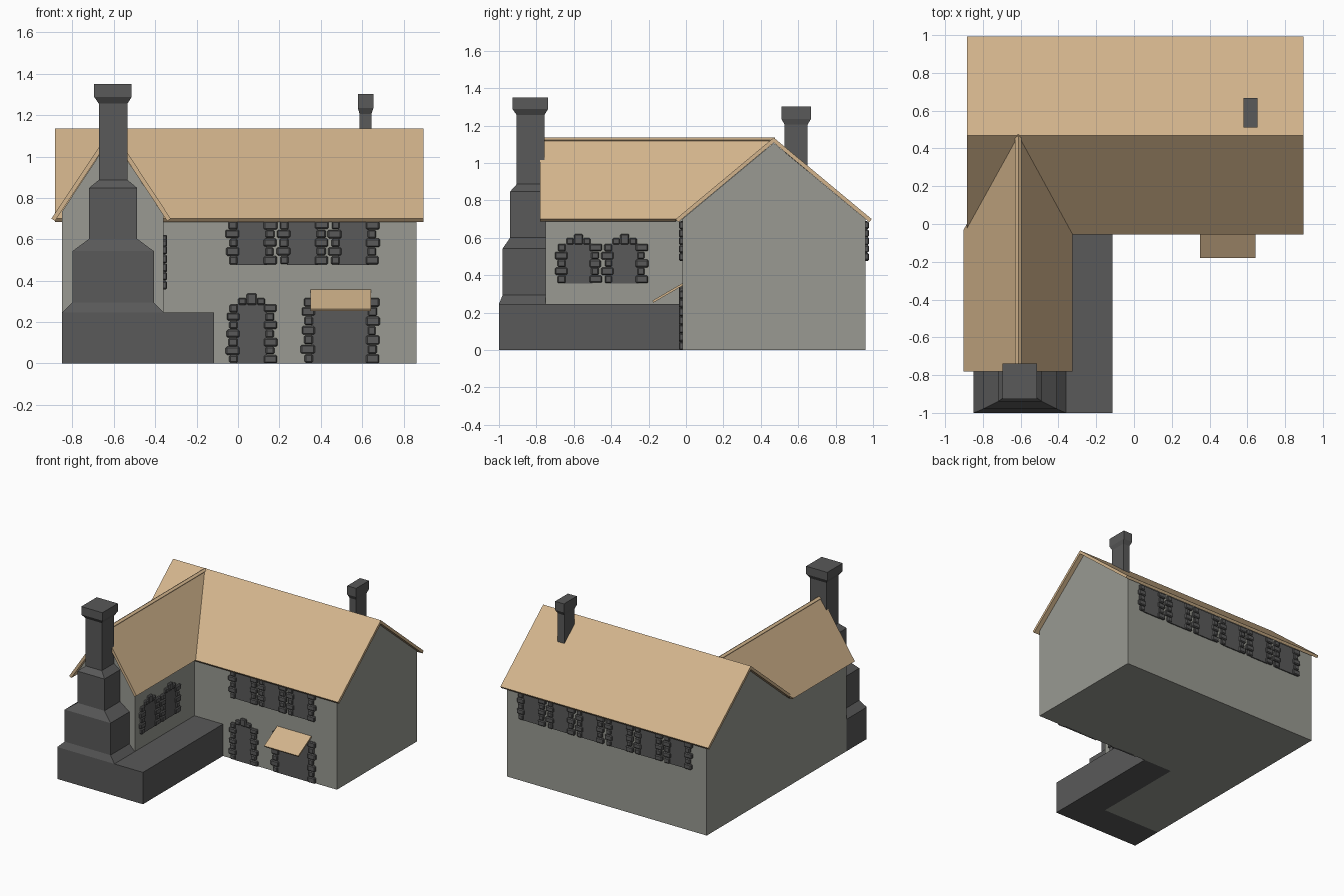
import bpy, bmesh, math, random
from mathutils import Vector, Matrix

if "Cube" in bpy.data.objects:
    bpy.data.objects.remove(bpy.data.objects["Cube"])

random.seed(4)


def material(name, col):
    m = bpy.data.materials.new(name)
    m.diffuse_color = (*col, 1)
    m.use_nodes = True
    m.node_tree.nodes["Principled BSDF"].inputs["Base Color"].default_value = m.diffuse_color
    return m


WALL = material("grey_plaster", (0.319, 0.323, 0.288))
DARK = material("dark_stone", (0.1, 0.1, 0.1))
TAN = material("tan_thatch", (0.645, 0.456, 0.262))


def finish(name, bm, mat):
    bmesh.ops.recalc_face_normals(bm, faces=bm.faces)
    me = bpy.data.meshes.new(name)
    bm.to_mesh(me)
    bm.free()
    me.materials.append(mat)
    ob = bpy.data.objects.new(name, me)
    bpy.context.collection.objects.link(ob)
    return ob


def prism(name, pts, offset, mat):
    """Extrude a planar polygon along an offset vector."""
    bm = bmesh.new()
    a = [bm.verts.new(p) for p in pts]
    b = [bm.verts.new(Vector(p) + Vector(offset)) for p in pts]
    bm.faces.new(a)
    bm.faces.new(b[::-1])
    for i in range(len(a)):
        j = (i + 1) % len(a)
        bm.faces.new((a[i], a[j], b[j], b[i]))
    return finish(name, bm, mat)


def slab(name, pts, thick=0.021):
    """Roof sheet: top outline thickened downward along its normal."""
    p = [Vector(q) for q in pts]
    n = (p[1] - p[0]).cross(p[2] - p[0]).normalized()
    if n.z > 0:
        n = -n
    return prism(name, pts, n * thick, TAN)


def add_box(bm, x0, x1, y0, y1, z0, z1, bevel=0):
    m = Matrix.Translation(((x0 + x1) / 2, (y0 + y1) / 2, (z0 + z1) / 2)) @ \
        Matrix.Diagonal((x1 - x0, y1 - y0, z1 - z0, 1))
    vs = bmesh.ops.create_cube(bm, size=1, matrix=m)["verts"]
    if bevel:
        es = list({e for v in vs for e in v.link_edges})
        bmesh.ops.bevel(bm, geom=es, offset=bevel, segments=1, affect='EDGES')


def stack(name, rings):
    """Chimney from rectangular rings (x0, x1, y0, y1, z)."""
    bm = bmesh.new()
    prev = None
    for x0, x1, y0, y1, z in rings:
        r = [bm.verts.new(c) for c in
             ((x0, y0, z), (x1, y0, z), (x1, y1, z), (x0, y1, z))]
        if prev:
            for i in range(4):
                j = (i + 1) % 4
                bm.faces.new((prev[i], prev[j], r[j], r[i]))
        else:
            bm.faces.new(r[::-1])
        prev = r
    bm.faces.new(prev)
    return finish(name, bm, DARK)


def opening(name, pos, turn, height, rows, half=0.065, lintel=True):
    """Dark pane with rough stone jambs; local -y points out of the wall."""
    bm = bmesh.new()
    add_box(bm, -half - 0.01, half + 0.01, -0.008, 0.01, 0, height)
    step = height / rows
    for side in (-1, 1):
        for i in range(rows):
            wide = (i + (side > 0)) % 2
            outer = half + (0.058 if wide else 0.044) + random.uniform(-.004, .004)
            inner = half - (0.006 if wide else -0.003)
            a, b = sorted((side * inner, side * outer))
            g = random.uniform(0, 0.004)
            add_box(bm, a, b, -0.018, 0.01, i * step + g, (i + 1) * step - 0.001, 0.006)
    if lintel:
        for a, b, up in ((-half, -0.025, .03), (-0.024, 0.024, .052), (0.025, half, .03)):
            add_box(bm, a, b, -0.018, 0.01, height - 0.004, height + up, 0.006)
    ob = finish(name, bm, DARK)
    ob.location = pos
    ob.rotation_euler.z = turn
    return ob


# House bodies with gable tops
prism("main_house", [(-0.85, -0.02, 0), (-0.85, 0.96, 0), (-0.85, 0.96, 0.70),
                     (-0.85, 0.469, 1.107), (-0.85, -0.02, 0.70)], (1.713, 0, 0), WALL)
prism("front_wing", [(-0.85, -0.75, 0), (-0.36, -0.75, 0), (-0.36, -0.75, 0.715),
                     (-0.612, -0.75, 1.097), (-0.85, -0.75, 0.735)], (0, 1.18, 0), WALL)

# Main roof, two sheets
for nm, ye in (("front", -0.055), ("back", 0.993)):
    slab("main_roof_" + nm, [(-0.885, 0.469, 1.136), (0.897, 0.469, 1.136),
                             (0.897, ye, 0.70), (-0.885, ye, 0.70)])

# Wing roof, running into the main roof along the valleys
for nm, xe, yv in (("left", -0.902, -0.03), ("right", -0.325, -0.055)):
    slab("wing_roof_" + nm, [(-0.612, -0.78, 1.136), (xe, -0.78, 0.70),
                             (xe, yv, 0.70), (-0.612, 0.475, 1.136)])

# Stone terrace beside the wing
bm = bmesh.new()
add_box(bm, -0.36, -0.115, -1.0, -0.02, 0, 0.247)
finish("terrace", bm, DARK)

# Large stepped chimney against the wing gable
stack("large_chimney", [
    (-0.85, -0.36, -1.0, -0.75, 0), (-0.85, -0.36, -1.0, -0.75, 0.247),
    (-0.80, -0.407, -0.98, -0.75, 0.295), (-0.80, -0.407, -0.98, -0.75, 0.543),
    (-0.72, -0.487, -0.94, -0.75, 0.602), (-0.72, -0.487, -0.94, -0.75, 0.848),
    (-0.673, -0.534, -0.905, -0.757, 0.887), (-0.673, -0.534, -0.905, -0.757, 1.256),
    (-0.695, -0.514, -0.927, -0.738, 1.288), (-0.695, -0.514, -0.927, -0.738, 1.35)])

# Small chimney on the back slope
stack("small_chimney", [
    (0.588, 0.645, 0.527, 0.65, 0.9), (0.588, 0.645, 0.527, 0.65, 1.205),
    (0.579, 0.655, 0.511, 0.668, 1.235), (0.579, 0.655, 0.511, 0.668, 1.302)])

# Upper windows, front and back, tucked under the eaves
for i in range(3):
    opening(f"front_window_{i + 1}", (0.065 + 0.247 * i, -0.02, 0.477), 0, 0.212, 5, lintel=False)
for i in range(6):
    opening(f"back_window_{i + 1}", (0.648 - 0.251 * i, 0.96, 0.477), math.pi, 0.212, 5, lintel=False)

# Side windows of the wing
for i in range(2):
    opening(f"wing_window_{i + 1}", (-0.36, -0.575 + 0.247 * i, 0.357), math.pi / 2, 0.212, 5)

# Ground floor window-door and wide entrance
opening("front_door", (0.066, -0.02, 0), 0, 0.287, 7)
opening("entrance", (0.495, -0.02, 0), 0, 0.318, 7, half=0.13, lintel=False)

# Sloping awning over the entrance
slab("awning", [(0.35, -0.018, 0.358), (0.643, -0.018, 0.358),
                (0.643, -0.18, 0.264), (0.35, -0.18, 0.264)], 0.012)
